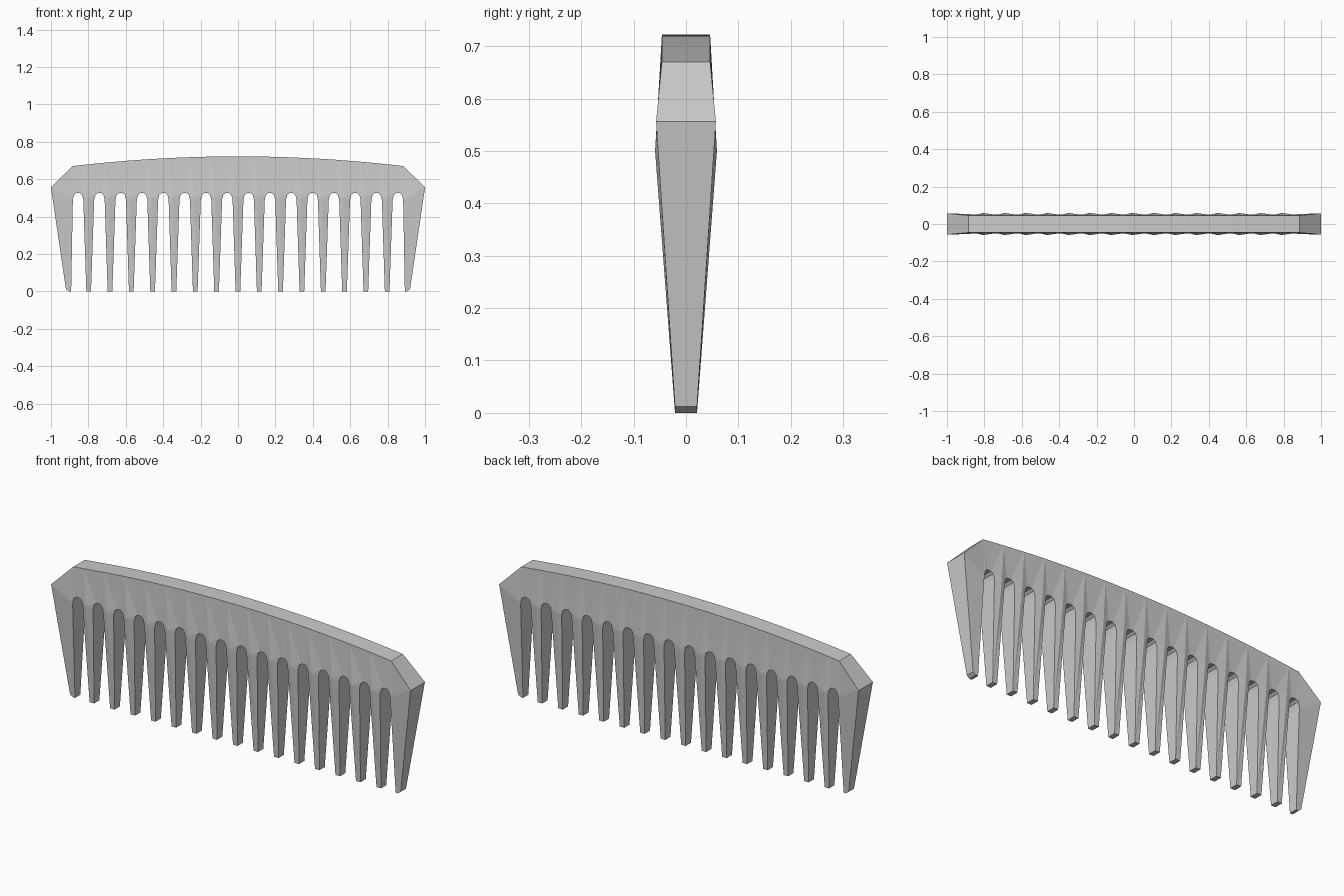
import bpy, bmesh

if "Cube" in bpy.data.objects:
    bpy.data.objects.remove(bpy.data.objects["Cube"])

PITCH = 0.114        # tooth spacing
HALF = PITCH / 2     # tooth centre to gap centre


def rim(x):
    # gently arched spine edge
    return (x, -0.046, 0.722 - 0.052 * (x / 0.885) ** 2)


def arch(gap, side):
    # half of the rounded gap top, from the gap centre towards a tooth
    pts = [(0.010, -0.051, 0.525), (0.022, -0.0525, 0.515), (0.028, -0.053, 0.490)]
    return [(gap + side * x, y, z) for x, y, z in pts]


bm = bmesh.new()


def face(points):
    bm.faces.new([bm.verts.new(p) for p in points])


# Fifteen ridged teeth with the spine section above each one
for k in range(-7, 8):
    c = k * PITCH
    left, right = arch(c - HALF, 1), arch(c + HALF, -1)
    gap_l, gap_r = (c - HALF, -0.051, 0.525), (c + HALF, -0.051, 0.525)
    tip_l, tip_r = (c - 0.013, -0.021, 0), (c + 0.012, -0.021, 0)
    ridge, apex = (c - 0.008, -0.059, 0.50), rim(c - 0.03)
    face([tip_l, tip_r, ridge, left[-1]])
    face([tip_r, right[-1], ridge])
    face([rim(c - HALF), gap_l] + left + [ridge, apex])
    face([apex, ridge] + right[::-1] + [gap_r, rim(c + HALF)])

# Broad guard tooth at each end
for s in (-1, 1):
    g = s * 7.5 * PITCH
    edge = [(g, -0.051, 0.525)] + arch(g, s)
    tip = [(s * 0.892, -0.021, 0), (s * 0.905, -0.021, 0), (s * 0.92, -0.021, 0.012)]
    corner, shoulder = (s * 1.0, -0.057, 0.556), rim(s * 0.885)
    face([rim(g)] + edge + [shoulder])
    face([shoulder, edge[-1], corner])
    face([corner, edge[-1]] + tip)

bmesh.ops.remove_doubles(bm, verts=bm.verts[:], dist=0.0005)
bmesh.ops.triangulate(bm, faces=bm.faces[:])

# Mirror the front to the back and join them with walls along the outline
outline = [e for e in bm.edges if e.is_boundary]
front_faces = bm.faces[:]
back = {v: bm.verts.new((v.co.x, -v.co.y, v.co.z)) for v in bm.verts[:]}
for f in front_faces:
    bm.faces.new([back[v] for v in reversed(f.verts)])
for e in outline:
    a, b = e.verts
    bm.faces.new((a, b, back[b], back[a]))
bmesh.ops.recalc_face_normals(bm, faces=bm.faces[:])

mesh = bpy.data.meshes.new("comb")
bm.to_mesh(mesh)
bm.free()
bpy.context.collection.objects.link(bpy.data.objects.new("comb", mesh))
